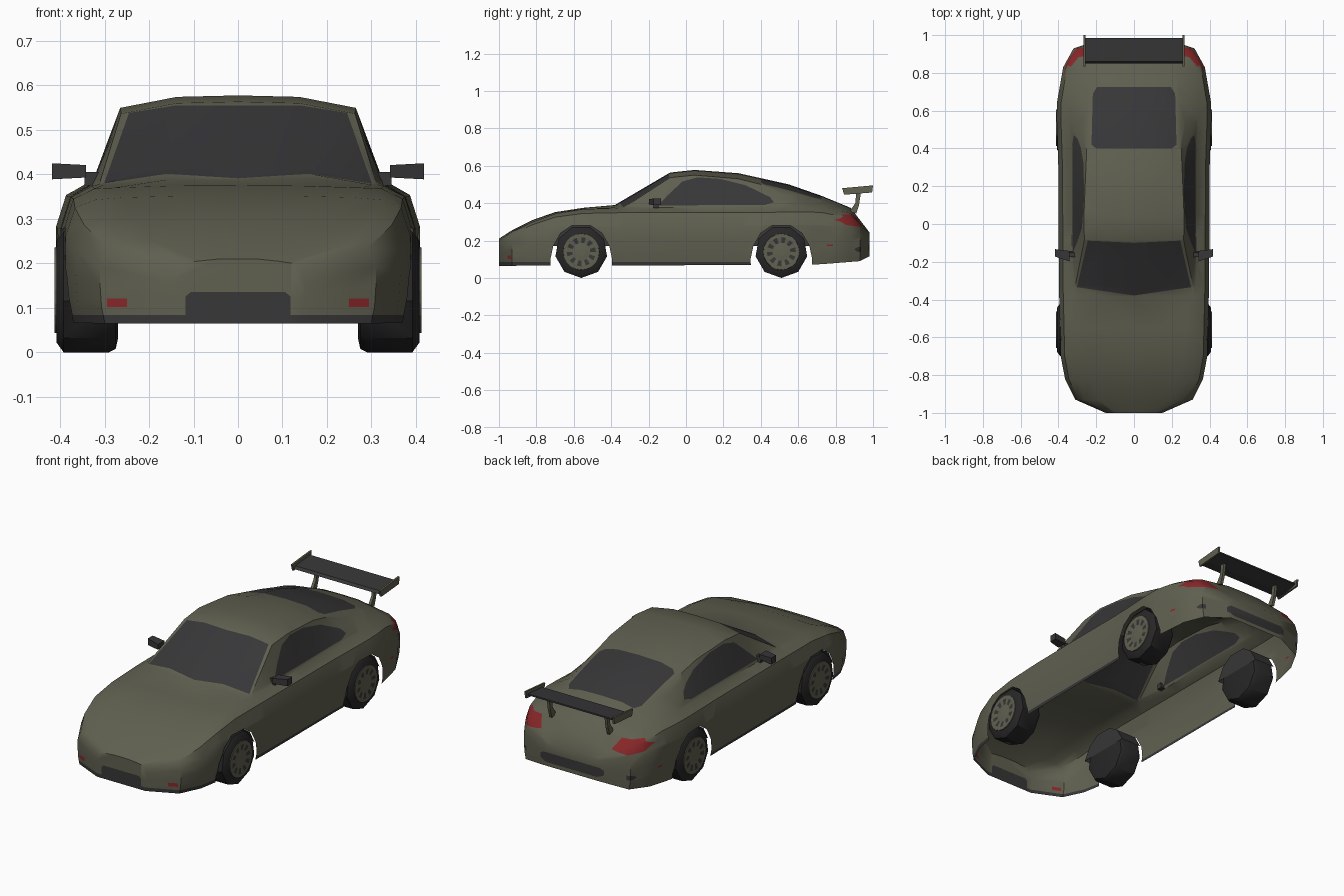
import bpy, bmesh, math
from mathutils import Vector

if "Cube" in bpy.data.objects:
    bpy.data.objects.remove(bpy.data.objects["Cube"])


def material(name, rgb):
    m = bpy.data.materials.new(name)
    m.diffuse_color = (*rgb, 1)
    m.use_nodes = True
    m.node_tree.nodes["Principled BSDF"].inputs["Base Color"].default_value = m.diffuse_color
    return m


PAINT, GLASS, RED, RUBBER = range(4)
MATS = [material("olive paint", (0.115, 0.115, 0.08)),
        material("dark glass and trim", (0.038, 0.038, 0.04)),
        material("red light", (0.25, 0.02, 0.022)),
        material("tyre rubber", (0.02, 0.02, 0.02))]


def finish(bm, name, smooth=False, fix=True, mat=None):
    if fix:
        bmesh.ops.recalc_face_normals(bm, faces=bm.faces[:])
    if mat is not None:
        for f in bm.faces:
            f.material_index = mat
    me = bpy.data.meshes.new(name)
    bm.to_mesh(me)
    bm.free()
    for m in MATS:
        me.materials.append(m)
    ob = bpy.data.objects.new(name, me)
    bpy.context.collection.objects.link(ob)
    if smooth:
        bpy.ops.object.select_all(action='DESELECT')
        ob.select_set(True)
        bpy.context.view_layer.objects.active = ob
        bpy.ops.object.shade_smooth_by_angle(angle=math.radians(38))
    return ob


def curve(keys):
    """Piecewise linear curve over y."""
    def at(y):
        for (a, u), (b, v) in zip(keys, keys[1:]):
            if y <= b:
                return u + (v - u) * (y - a) / (b - a)
        return keys[-1][1]
    return at


# ---- body curves along y: plan outline, sill, shoulder, belt, roof rail, centre line
width = curve([(-1, .15), (-.93, .31), (-.82, .365), (-.7, .388), (-.3, .398),
               (.3, .40), (.62, .412), (.83, .375), (.93, .32), (.98, .17)])
sill = curve([(-1, .065), (.68, .07), (.93, .09), (.98, .115)])
shoulder = curve([(-1, .19), (-.93, .235), (-.82, .285), (-.7, .325), (-.55, .345),
                  (-.3, .35), (.4, .35), (.7, .355), (.88, .32), (.98, .225)])
belt = curve([(-1, .2), (-.93, .246), (-.82, .30), (-.7, .343), (-.55, .368),
              (-.33, .374), (.6, .382), (.73, .378), (.88, .345), (.98, .235)])
rail_x = curve([(-1, .09), (-.93, .19), (-.7, .26), (-.45, .29), (-.33, .312),
                (-.08, .262), (.05, .265), (.4, .25), (.73, .238), (.88, .2), (.98, .09)])
rail_z = curve([(-1, .205), (-.93, .25), (-.7, .348), (-.55, .37), (-.33, .378),
                (-.08, .54), (.05, .55), (.28, .53), (.55, .463), (.73, .412), (.88, .358), (.98, .24)])
top = curve([(-1, .21), (-.93, .255), (-.82, .31), (-.7, .352), (-.55, .375), (-.38, .39), (-.09, .563),
             (.04, .578), (.28, .56), (.55, .50), (.73, .437), (.88, .375), (.98, .245)])
STATIONS = [-1, -.93, -.82, -.7, -.55, -.38, -.33, -.085, .045, .17, .28, .4,
            .55, .64, .73, .83, .88, .93, .98]


def section(y):
    w, zb, zs = width(y), sill(y), shoulder(y)
    half = [(w * .965, zb), (w * .99, zb + .22 * (zs - zb)), (w, zb + .5 * (zs - zb)), (w, zb + .75 * (zs - zb)),
            (w * .945, zs), (w * .825, belt(y)), (rail_x(y), rail_z(y)),
            (rail_x(y) * .52, top(y) - .12 * (top(y) - rail_z(y)))]
    pts = [(-x, z) for x, z in half] + [(0, top(y))] + [(x, z) for x, z in reversed(half)]
    return [(x, y, z) for x, z in pts]


def inside(p, poly):
    hit = False
    for (ax, ay), (bx, by) in zip(poly, poly[1:] + poly[:1]):
        if (ay > p[1]) != (by > p[1]) and p[0] < (bx - ax) * (p[1] - ay) / (by - ay) + ax:
            hit = not hit
    return hit


def cut(bm, poly, axes, rule):
    """Cut a polygon outline through the faces that pass the rule; return the faces inside."""
    a, b = axes
    lo = [min(p[k] for p in poly) for k in (0, 1)]
    hi = [max(p[k] for p in poly) for k in (0, 1)]

    def near(f):
        return rule(f) and all(min(v.co[c] for v in f.verts) < hi[k] and max(v.co[c] for v in f.verts) > lo[k]
                               for k, c in enumerate(axes))
    for p, q in zip(poly, poly[1:] + poly[:1]):
        bm.normal_update()
        faces = [f for f in bm.faces if near(f)]
        geom = faces + list({e for f in faces for e in f.edges}) + list({v for f in faces for v in f.verts})
        co, no = Vector((0, 0, 0)), Vector((0, 0, 0))
        co[a], co[b] = p
        no[a], no[b] = q[1] - p[1], p[0] - q[0]
        bmesh.ops.bisect_plane(bm, geom=geom, dist=1e-5, plane_co=co, plane_no=no.normalized())
    bm.normal_update()
    out = []
    for f in bm.faces:
        c = f.calc_center_median()
        if rule(f) and inside((c[a], c[b]), poly):
            out.append(f)
    return out


def paint(bm, poly, axes, rule, mat):
    for f in cut(bm, poly, axes, rule):
        f.material_index = mat


def both(pts):
    return pts + [(-x, v) for x, v in reversed(pts) if x]


# ---- body shell, open underneath
bm = bmesh.new()
rows = [[bm.verts.new(p) for p in section(y)] for y in STATIONS]
for r0, r1 in zip(rows, rows[1:]):
    for i in range(len(r0) - 1):
        bm.faces.new((r0[i], r0[i + 1], r1[i + 1], r1[i]))
bm.faces.new(rows[0][::-1])
bm.faces.new(rows[-1])
bm.normal_update()

X, Y, Z = 0, 1, 2
side = lambda f: abs(f.normal.x) > .35
upper = lambda f: f.normal.z > .3
front = lambda f: f.normal.y < -.2
rear = lambda f: f.normal.y > .2 and f.calc_center_median().y > .7

# windows
paint(bm, [(-.15, .388), (-.1, .44), (-.02, .515), (.06, .538), (.18, .53), (.32, .495),
           (.45, .432), (.47, .405), (.42, .39)], (Y, Z), side, GLASS)
paint(bm, both([(0, -.378), (.302, -.335), (.245, -.088), (0, -.1)]), (X, Y), upper, GLASS)
paint(bm, both([(.2, .40), (.225, .42), (.218, .69), (.195, .725)]), (X, Y), upper, GLASS)
# front intake, rear intake
paint(bm, both([(.118, .07), (.118, .125), (.106, .136)]), (X, Z), front, GLASS)
paint(bm, both([(.15, .135), (.19, .15), (.19, .175), (.17, .188)]), (X, Z), rear, GLASS)
# lamps and rear vents on each side
for s in (-1, 1):
    paint(bm, [(s * x, z) for x, z in [(.25, .102), (.295, .102), (.295, .121), (.25, .121)]], (X, Z), front, RED)
    paint(bm, [(s * x, z) for x, z in [(.21, .285), (.3, .272), (.355, .283), (.37, .31), (.335, .34), (.24, .338)]],
          (X, Z), rear, RED)
    paint(bm, [(s * x, z) for x, z in [(.3, .14), (.325, .14), (.335, .152), (.325, .165), (.3, .165)]],
          (X, Z), rear, GLASS)
paint(bm, [(.755, .17), (.785, .17), (.785, .18), (.755, .18)], (Y, Z), side, RED)
# dark sill strip
paint(bm, [(-1.1, .05), (.4, .05), (.4, .084), (-1.1, .084)], (Y, Z), lambda f: abs(f.normal.z) < .9, GLASS)

# wheel arch openings
ARCH = [(-.165, .10), (-.15, .17), (-.11, .24), (-.05, .28), (.05, .28), (.11, .24), (.15, .17), (.165, .10)]
WHEELS = {"front": -.56, "rear": .51}
for c in WHEELS.values():
    poly = [(c - .16, 0)] + [(c + y, z) for y, z in ARCH] + [(c + .16, 0)]
    bmesh.ops.delete(bm, geom=cut(bm, poly, (Y, Z), lambda f: abs(f.calc_center_median().x) > .2), context='FACES')
finish(bm, "body_shell", smooth=True, fix=False)


def prism(name, poly, x0, x1, mat):
    """Solid from a side profile (y, z) between two x values."""
    bm = bmesh.new()
    a = [bm.verts.new((x0, y, z)) for y, z in poly]
    b = [bm.verts.new((x1, y, z)) for y, z in poly]
    bm.faces.new(a)
    bm.faces.new(b)
    for i in range(len(a)):
        j = (i + 1) % len(a)
        bm.faces.new((a[i], a[j], b[j], b[i]))
    return finish(bm, name, mat=mat)


def lathe(name, profile, sides, centre, rule, smooth=False, turn=0):
    """Spin (x, radius) pairs about the x axis; rule(ring, segment) gives the colour."""
    bm = bmesh.new()
    rings = [[bm.verts.new((x, centre[0] + r * math.sin(turn + k * math.tau / sides),
                            centre[1] - r * math.cos(turn + k * math.tau / sides)))
              for k in range(sides)] for x, r in profile]
    for n, (p, q) in enumerate(zip(rings, rings[1:])):
        for k in range(sides):
            j = (k + 1) % sides
            bm.faces.new((p[k], p[j], q[j], q[k])).material_index = rule(n, k)
    for ring, n in ((rings[0], -1), (rings[-1], len(rings))):
        bm.faces.new(ring).material_index = rule(n, 0)
    return finish(bm, name, smooth)


for s, hand in ((-1, "left"), (1, "right")):
    # wheels and dark arch liners
    for end, c in WHEELS.items():
        hub = (c, .14)
        lathe(f"{end}_{hand}_tyre", [(s * .27, .11), (s * .275, .132), (s * .29, .14), (s * .392, .14), (s * .408, .118)],
              9, hub, lambda n, k: RUBBER, smooth=True)
        lathe(f"{end}_{hand}_rim", [(s * .40, .098), (s * .412, .096), (s * .412, .078), (s * .409, .048),
                                    (s * .411, .02)], 20, hub,
              lambda n, k: GLASS if n == 2 and k % 2 else PAINT)
        bm = bmesh.new()
        outer = [bm.verts.new((s * .385, c + y, z)) for y, z in ARCH[1:-1]]
        inner = [bm.verts.new((s * .265, c + y, z)) for y, z in ARCH[1:-1]]
        for i in range(len(outer) - 1):
            bm.faces.new((outer[i], outer[i + 1], inner[i + 1], inner[i]))
        bm.faces.new(inner)
        finish(bm, f"{end}_{hand}_arch_liner", mat=GLASS)
    # door mirror: tapered shell on a short arm
    bm = bmesh.new()
    bmesh.ops.create_cube(bm, size=1)
    for v in bm.verts:
        out = v.co.x * s > 0
        v.co = Vector((s * (.418 if out else .342),
                       -.165 + v.co.y * (.04 if out else .055) + (.012 if out else -.005),
                       .407 + v.co.z * (.036 if out else .028)))
    finish(bm, f"{hand}_mirror", mat=GLASS)
    prism(f"{hand}_mirror_arm", [(-.175, .375), (-.145, .375), (-.15, .405), (-.175, .405)], s * .305, s * .345, GLASS)
    # rear wing struts and end plates
    prism(f"{hand}_wing_strut", [(.875, .355), (.91, .345), (.925, .39), (.935, .455), (.91, .455), (.905, .4)],
          s * .165, s * .18, PAINT)
    prism(f"{hand}_wing_end_plate", [(.835, .48), (1.0, .495), (.995, .457), (.845, .445)], s * .258, s * .268, PAINT)

# rear wing blade
prism("wing_blade", [(.85, .452), (.86, .466), (.985, .478), (.985, .47), (.9, .452)], -.26, .26, GLASS)
